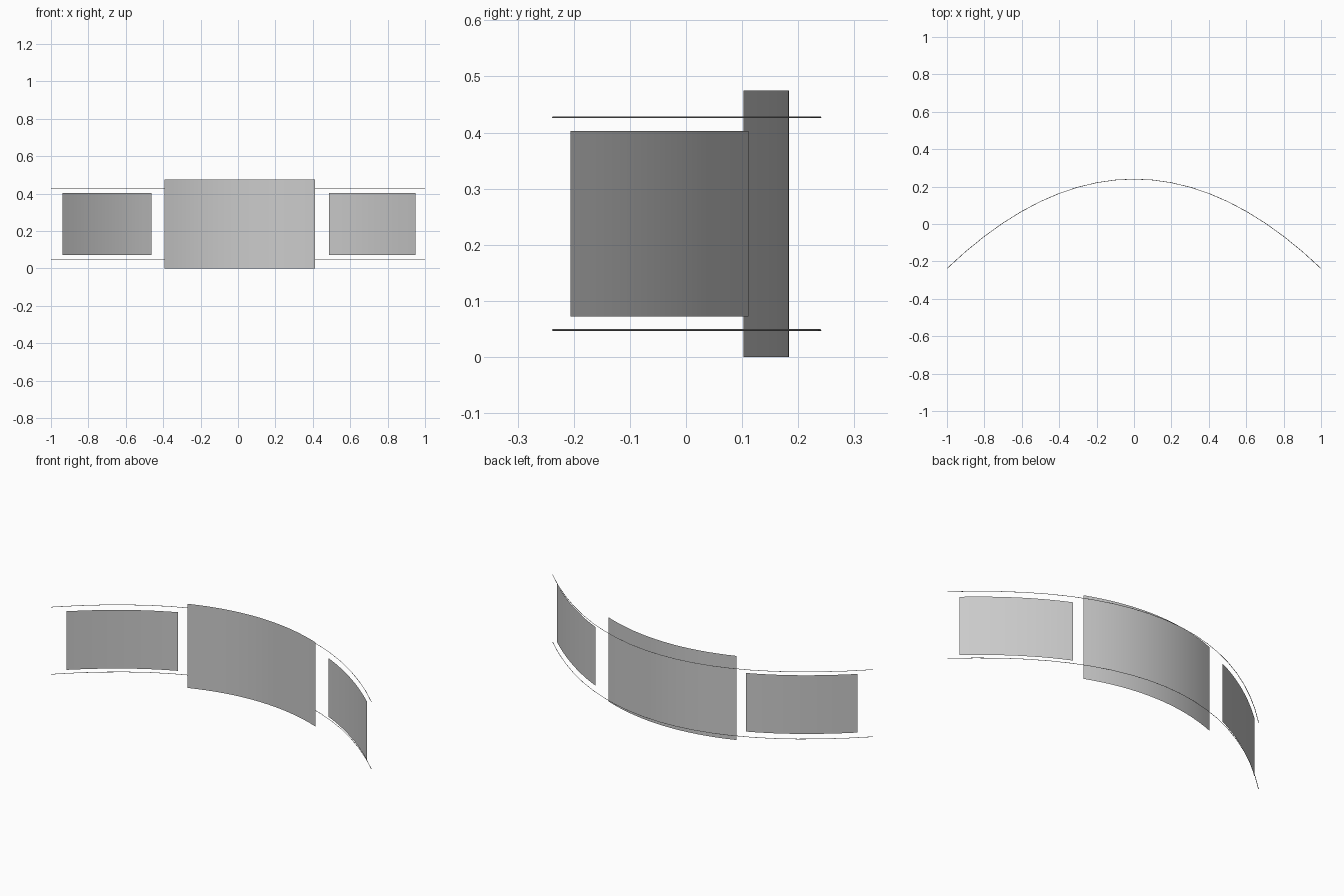
import bpy, bmesh

if "Cube" in bpy.data.objects:
    bpy.data.objects.remove(bpy.data.objects["Cube"])


def arc_y(x, offset=0.0):
    """Shallow parabolic bow shared by every part."""
    return 0.24 - 0.478 * x * x - offset


def span(x0, x1, n):
    return [x0 + (x1 - x0) * i / n for i in range(n + 1)]


def panel(name, x0, x1, z0, z1, offset, n):
    """Single-sheet curved screen standing in front of the wires."""
    bm = bmesh.new()
    cols = [[bm.verts.new((x, arc_y(x, offset), z)) for z in (z0, z1)]
            for x in span(x0, x1, n)]
    for a, b in zip(cols, cols[1:]):
        bm.faces.new((a[0], b[0], b[1], a[1]))
    for f in bm.faces:
        f.smooth = True
    me = bpy.data.meshes.new(name)
    bm.to_mesh(me)
    bm.free()
    bpy.context.collection.objects.link(bpy.data.objects.new(name, me))


def wire(name, z, radius=0.0015):
    """Thin bowed wire running the full width."""
    cu = bpy.data.curves.new(name, 'CURVE')
    cu.dimensions = '3D'
    cu.bevel_depth = radius
    cu.bevel_resolution = 0
    cu.use_fill_caps = True
    xs = span(-1, 1, 20)
    sp = cu.splines.new('POLY')
    sp.points.add(len(xs) - 1)
    for p, x in zip(sp.points, xs):
        p.co = (x, arc_y(x), z, 1)
    bpy.context.collection.objects.link(bpy.data.objects.new(name, cu))


# Curved screens
panel("centre_panel", -0.392, 0.412, 0.0, 0.475, 0.056, 16)
panel("left_panel", -0.937, -0.463, 0.072, 0.403, 0.013, 10)
panel("right_panel", 0.487, 0.949, 0.072, 0.403, 0.015, 10)

# Upper and lower wires
wire("lower_wire", 0.048)
wire("upper_wire", 0.427)
